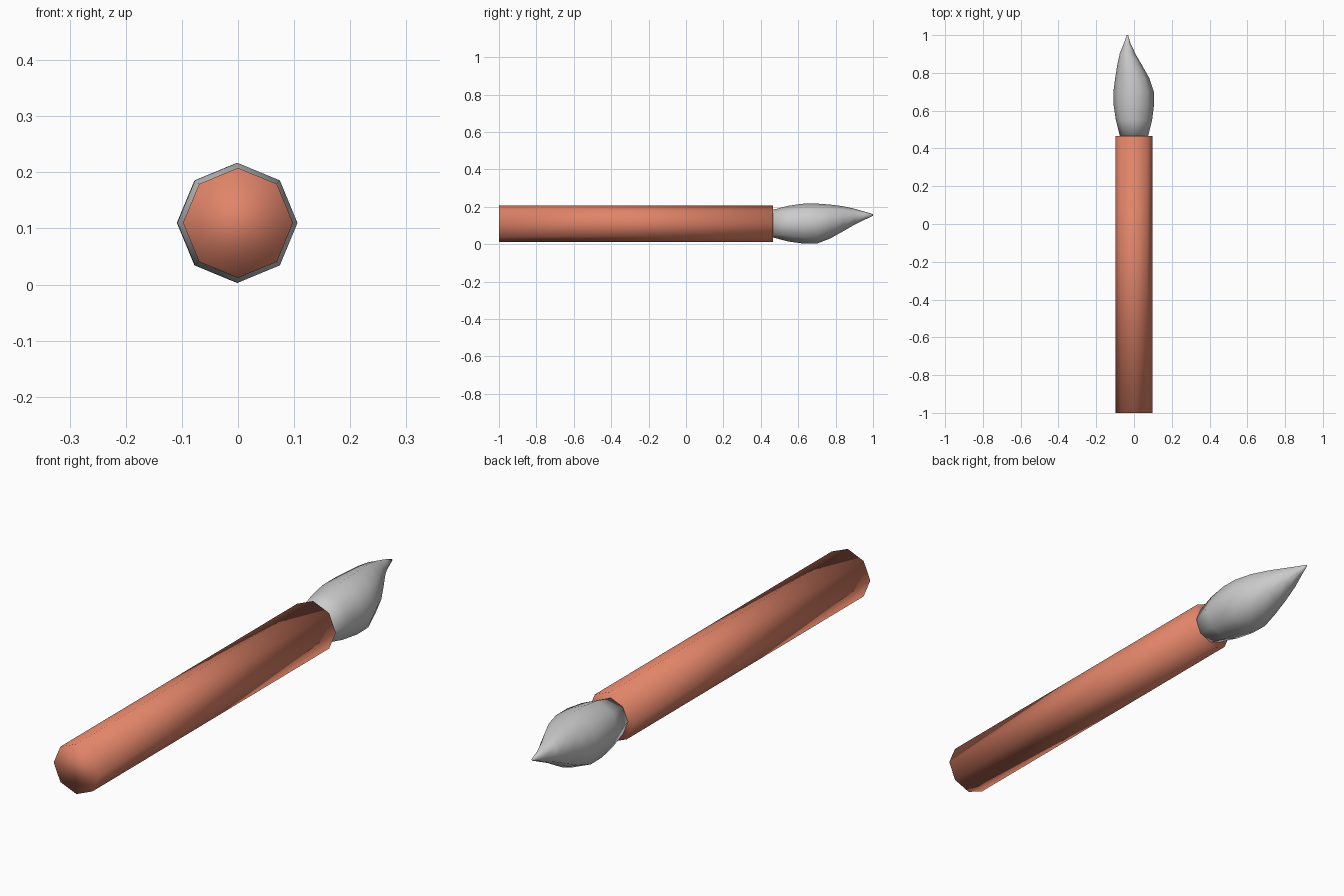
import bpy, bmesh, math

if "Cube" in bpy.data.objects:
    bpy.data.objects.remove(bpy.data.objects["Cube"])

SIDES = 8


def lofted(name, rings, color=None):
    """Loft eight-sided rings (y, centre x, centre z, radius x, radius z) along y, with capped ends."""
    bm = bmesh.new()
    loops = []
    for y, cx, cz, rx, rz in rings:
        loops.append([bm.verts.new((cx + rx * math.cos(2 * math.pi * i / SIDES), y,
                                    cz + rz * math.sin(2 * math.pi * i / SIDES)))
                      for i in range(SIDES)])
    for a, b in zip(loops, loops[1:]):
        for i in range(SIDES):
            j = (i + 1) % SIDES
            bm.faces.new((a[i], a[j], b[j], b[i]))
    bm.faces.new(loops[0])
    bm.faces.new(loops[-1])
    bmesh.ops.recalc_face_normals(bm, faces=bm.faces)
    for f in bm.faces:
        f.smooth = True
    mesh = bpy.data.meshes.new(name)
    bm.to_mesh(mesh)
    bm.free()
    obj = bpy.data.objects.new(name, mesh)
    bpy.context.collection.objects.link(obj)
    if color:
        mat = bpy.data.materials.new(name + "_paint")
        mat.diffuse_color = color
        mat.use_nodes = True
        mat.node_tree.nodes["Principled BSDF"].inputs["Base Color"].default_value = mat.diffuse_color
        mesh.materials.append(mat)
    return obj


# Octagonal handle, softly shaded across its ends
lofted("handle", [(-1.0, 0, 0.11, 0.098, 0.098),
                  (0.465, 0, 0.11, 0.098, 0.098)], (0.75, 0.23, 0.14, 1))

# Bristle tuft, swelling and then curling to an off-centre tip
lofted("bristles", [
    (0.46, 0.0, 0.11, 0.073, 0.073),
    (0.55, 0.0, 0.11, 0.096, 0.096),
    (0.63, -0.001, 0.11, 0.107, 0.107),
    (0.70, -0.002, 0.11, 0.107, 0.107),
    (0.77, -0.009, 0.121, 0.091, 0.091),
    (0.84, -0.023, 0.136, 0.066, 0.067),
    (0.90, -0.034, 0.147, 0.042, 0.043),
    (0.96, -0.036, 0.153, 0.016, 0.020),
    (1.00, -0.035, 0.156, 0.004, 0.004),
])
